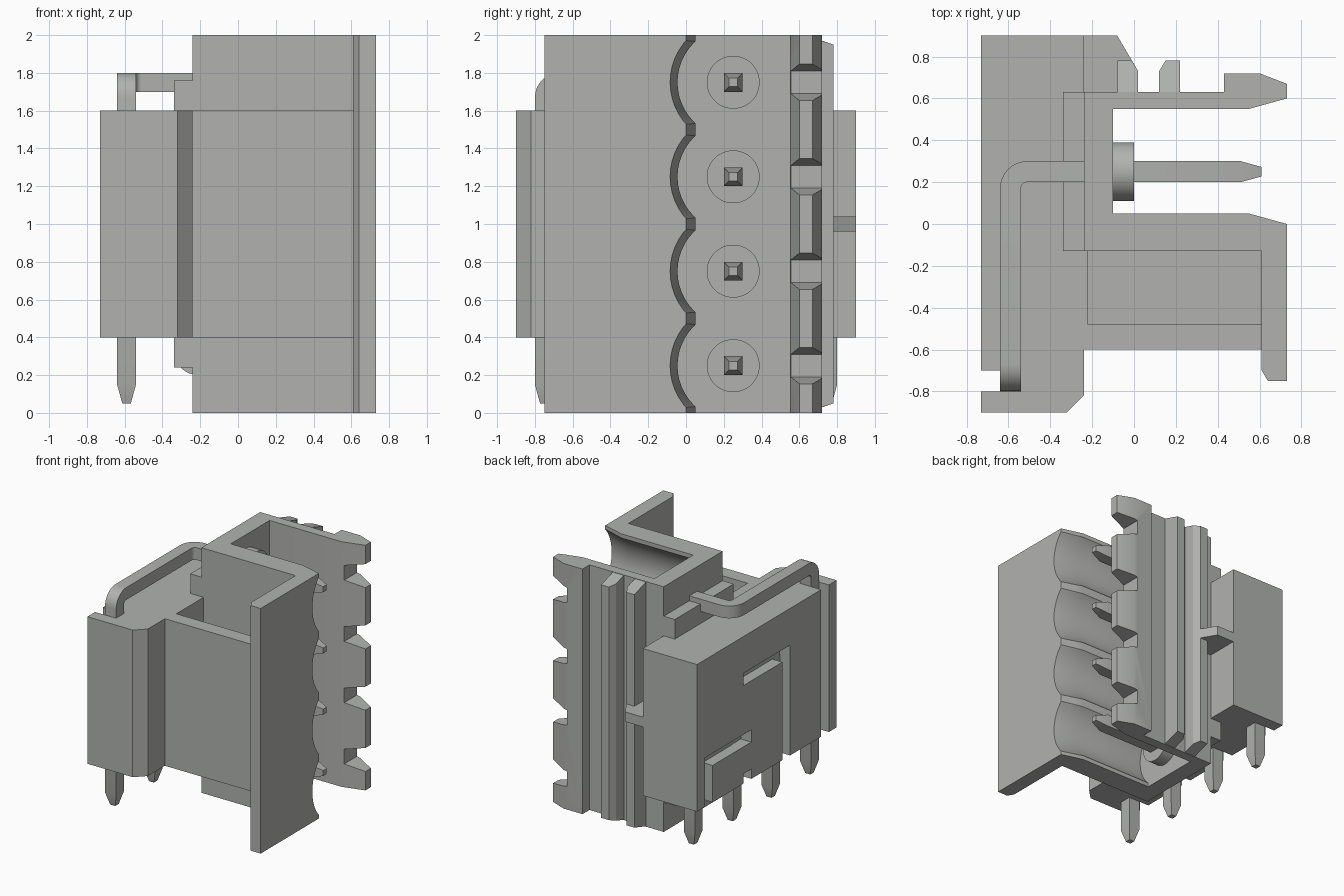
import bpy, bmesh, math
from mathutils import Vector

if "Cube" in bpy.data.objects:
    bpy.data.objects.remove(bpy.data.objects["Cube"])

grey = bpy.data.materials.new("light grey")
grey.diffuse_color = (0.44, 0.45, 0.43, 1)
grey.use_nodes = True
grey.node_tree.nodes["Principled BSDF"].inputs["Base Color"].default_value = grey.diffuse_color


def make(name, bm):
    bmesh.ops.recalc_face_normals(bm, faces=bm.faces)
    me = bpy.data.meshes.new(name)
    bm.to_mesh(me)
    bm.free()
    me.materials.append(grey)
    ob = bpy.data.objects.new(name, me)
    bpy.context.collection.objects.link(ob)
    return ob


def prism(name, pts, lo, hi, plane="xy"):
    """Extrude a closed 2D outline along the remaining axis (z, or y for plane xz)."""
    bm = bmesh.new()
    at = (lambda a, b, h: (a, b, h)) if plane == "xy" else (lambda a, b, h: (a, h, b))
    n = len(pts)
    low = [bm.verts.new(at(*p, lo)) for p in pts]
    top = [bm.verts.new(at(*p, hi)) for p in pts]
    bm.faces.new(low)
    bm.faces.new(top)
    for i in range(n):
        j = (i + 1) % n
        bm.faces.new((low[i], low[j], top[j], top[i]))
    return make(name, bm)


def box(name, x, y, z):
    return prism(name, [(x[0], y[0]), (x[1], y[0]), (x[1], y[1]), (x[0], y[1])], *z)


def loft(name, rings):
    """Skin a list of equal rings of points and cap both ends."""
    bm = bmesh.new()
    vs = [[bm.verts.new(p) for p in r] for r in rings]
    n = len(vs[0])
    for a, b in zip(vs, vs[1:]):
        for i in range(n):
            j = (i + 1) % n
            bm.faces.new((a[i], a[j], b[j], b[i]))
    bm.faces.new(vs[0])
    bm.faces.new(vs[-1])
    return make(name, bm)


def round_x(name, profile, y, z, n=48):
    """Turned part around an axis along x; profile is (x, radius)."""
    return loft(name, [[(x, y + r * math.cos(t * math.tau / n), z + r * math.sin(t * math.tau / n))
                        for t in range(n)] for x, r in profile])


def cut(ob, cutter):
    m = ob.modifiers.new("cut", "BOOLEAN")
    m.operation, m.solver, m.object = "DIFFERENCE", "EXACT", cutter
    bpy.context.view_layer.objects.active = ob
    bpy.ops.object.modifier_apply(modifier=m.name)
    bpy.data.objects.remove(cutter)


def smooth(ob):
    bpy.ops.object.select_all(action="DESELECT")
    ob.select_set(True)
    bpy.context.view_layer.objects.active = ob
    bpy.ops.object.shade_smooth_by_angle(angle=math.radians(30))


def pin(name, corners, half=0.05, radius=0.08, tip=0.1):
    """Square wire through right-angled corners, with tapered tips."""
    c = [Vector(p) for p in corners]
    path = [(c[0], 0.45), (c[0] + (c[1] - c[0]).normalized() * tip, 1)]
    for a, b, d in zip(c, c[1:], c[2:]):
        u, v = (a - b).normalized(), (d - b).normalized()
        o = b + (u + v) * radius
        for k in range(9):
            t = k / 8 * math.pi / 2
            path.append((o - v * radius * math.cos(t) - u * radius * math.sin(t), 1))
    path += [(c[-1] + (c[-2] - c[-1]).normalized() * tip, 1), (c[-1], 0.45)]
    # carry the square section along the path
    tan = (c[1] - c[0]).normalized()
    s, w = Vector((0, 1, 0)), Vector((0, 0, 1))
    rings = []
    for i, (p, k) in enumerate(path):
        new = (path[min(i + 1, len(path) - 1)][0] - path[max(i - 1, 0)][0]).normalized()
        q = tan.rotation_difference(new)
        s, w, tan = q @ s, q @ w, new
        h = half * k
        rings.append([p + s * h + w * h, p - s * h + w * h, p - s * h - w * h, p + s * h - w * h])
    smooth(loft(name, rings))


levels = [0.25, 0.75, 1.25, 1.75]

# Socket shell with the front flange, open toward +x
shell = prism("socket_shell", [
    (-.24, -.13), (.61, -.13), (.61, -.70), (.64, -.75), (.73, -.75), (.73, 0), (.55, .05),
    (-.1, .05), (-.1, .55), (.55, .55), (.73, .60), (.73, .67), (.60, .72), (.43, .72),
    (.43, .63), (-.24, .63)], 0, 2)
for z in levels:
    # Flared round scoop in the lower arm
    cut(shell, round_x("scoop_cutter", [(-.099, .295), (.55, .295), (.78, .345)], .25, z))
    # Tapered notch in the latching lip
    cut(shell, prism("notch_cutter", [(.57, z - .06), (.77, z - .105), (.77, z + .105),
                                      (.57, z + .06)], .5, .8, "xz"))
smooth(shell)

# Guide ribs on the back, with sloped ends
for i, outline in enumerate([
        [(-.08, .62), (.02, .62), (.02, .73), (-.01, .78), (-.08, .78)],
        [(.12, .62), (.22, .62), (.22, .78), (.15, .78), (.12, .73)]]):
    rib = prism(f"guide_rib_{i + 1}", outline, 0, 2)
    for v in rib.data.vertices:
        slope = max(0, v.co.y - .63) * .33
        v.co.z += slope if v.co.z < 1 else -slope

# Mounting body with wire slots in its left face
body = prism("mounting_body", [
    (-.73, -.9), (-.32, -.9), (-.24, -.82), (-.24, -.5), (-.22, -.5), (-.22, -.13),
    (-.24, -.13), (-.24, .9), (-.73, .9)], .4, 1.6)
for y, z in [((-.8, -.7), (.3, 1.7)), ((-.3, -.2), (.3, 1.3)), ((-.25, .3), (1.2, 1.3)),
             ((.7, .8), (.3, .8)), ((.2, .75), (.7, .8)), ((.2, .3), (.3, .48))]:
    cut(body, box("slot_cutter", (-.8, -.635), y, z))

# Collar, front wall, and the two middle webs
box("collar", (-.34, -.2), (-.13, .63), (.24, 1.76))
box("front_wall", (-.25, .615), (-.6, -.48), (.4, 1.6))
box("pocket_web", (-.23, .615), (-.5, -.12), (.96, 1.04))
prism("back_web", [(-.25, .62), (.02, .62), (.02, .73), (-.08, .9), (-.25, .9)], .96, 1.04)

# Contact pins with round bosses
for i, (z, y) in enumerate(zip(levels, [.25, .75, -.25, -.75])):
    smooth(round_x(f"pin_boss_{i + 1}", [(-.11, .14), (0, .14)], .25, z))
    if i == 0:
        route = [(.61, .25, z), (-.29, .25, z), (-.29, .25, .6), (-.59, .25, .6), (-.59, .25, .05)]
    else:
        route = [(.61, .25, z), (-.59, .25, z), (-.59, y, z), (-.59, y, .05)]
    pin(f"contact_pin_{i + 1}", route)
